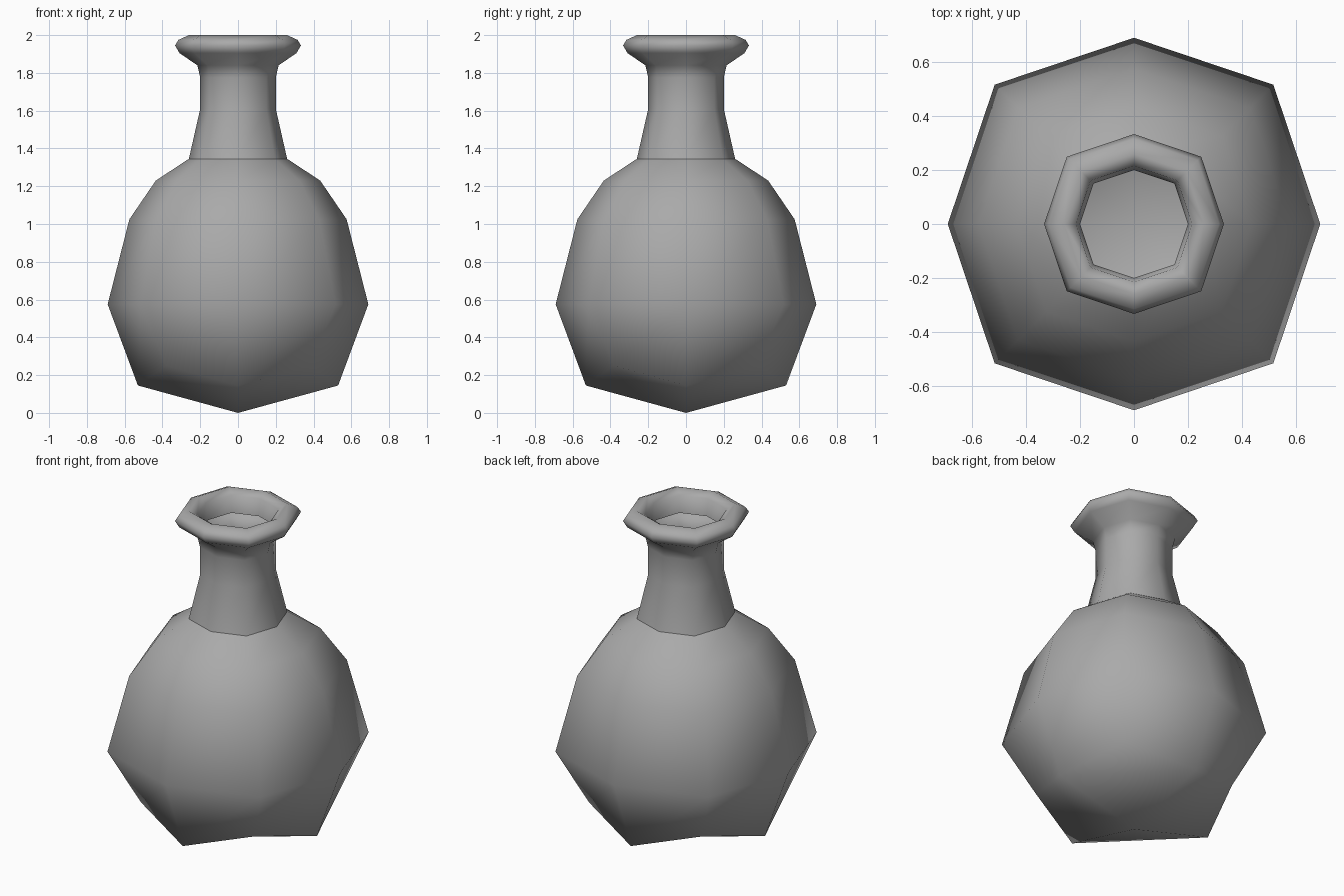
import bpy, bmesh
from math import sin, cos, pi

cube = bpy.data.objects.get("Cube")
if cube:
    bpy.data.objects.remove(cube, do_unlink=True)

# Single grey material
grey = bpy.data.materials.new("plain grey")
grey.use_nodes = True
colour = (0.4, 0.4, 0.4, 1)
grey.diffuse_color = colour
grey.node_tree.nodes["Principled BSDF"].inputs["Base Color"].default_value = colour

SIDES = 8
CORNER = 1.058   # the diagonal corners bulge slightly

# Radius and height, from the belly up over the lip and into the mouth
profile = [(0.69, 0.575), (0.575, 1.025), (0.435, 1.23), (0.26, 1.345),
           (0.2, 1.61), (0.2, 1.775), (0.215, 1.84), (0.31, 1.905),
           (0.333, 1.945), (0.315, 1.975), (0.26, 2.0), (0.215, 1.97),
           (0.2, 1.87)]
SHOULDER = 3     # profile index where the neck meets the body

bm = bmesh.new()


def ring(radius, z, corner=CORNER, lift=0):
    """Eight points, with every second one on a diagonal."""
    verts = []
    for i in range(SIDES):
        a = 2 * pi * i / SIDES
        diagonal = i % 2
        r = radius * (corner if diagonal else 1)
        verts.append(bm.verts.new((r * cos(a), r * sin(a), z + lift * diagonal)))
    return verts


# Base ring has raised corners, then the regular rings follow
rings = [ring(0.53, 0.145, corner=1.02, lift=0.105)]
rings += [ring(r, z) for r, z in profile]
for low, high in zip(rings, rings[1:]):
    for i in range(SIDES):
        j = (i + 1) % SIDES
        bm.faces.new((low[i], low[j], high[j], high[i]))

# Shallow pointed underside, four quarters all split in one direction
tip = bm.verts.new((0, 0, 0))
base = rings[0]
for i in range(0, SIDES, 2):
    a, b, c = base[i], base[i + 1], base[(i + 2) % SIDES]
    if i % 4 == 0:
        bm.faces.new((tip, c, a))
        bm.faces.new((a, c, b))
    else:
        bm.faces.new((tip, b, a))
        bm.faces.new((tip, c, b))

# Smooth everywhere except the crease at the foot of the neck
for f in bm.faces:
    f.smooth = True
crease = set(rings[SHOULDER + 1])
for e in bm.edges:
    if all(v in crease for v in e.verts):
        e.smooth = False

mesh = bpy.data.meshes.new("bottle")
bm.to_mesh(mesh)
bm.free()
mesh.materials.append(grey)
bottle = bpy.data.objects.new("bottle", mesh)
bpy.context.collection.objects.link(bottle)
